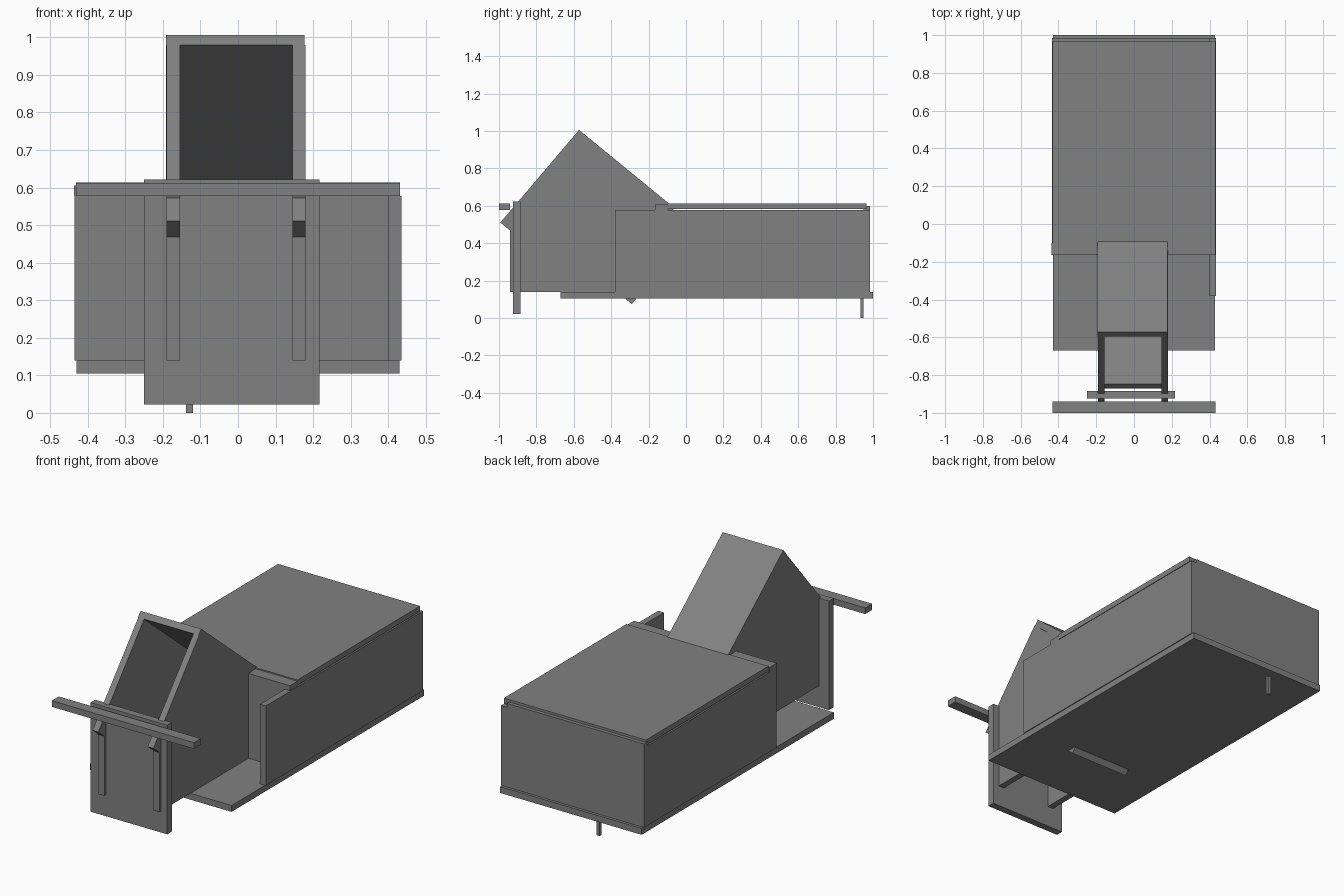
import bpy, bmesh
from mathutils import Vector

cube = bpy.data.objects.get("Cube")
if cube:
    bpy.data.objects.remove(cube, do_unlink=True)

GREY = (0.22, 0.22, 0.22, 1)
mat = bpy.data.materials.new("plain grey")
mat.use_nodes = True
mat.diffuse_color = GREY
mat.node_tree.nodes["Principled BSDF"].inputs["Base Color"].default_value = GREY


def prism(name, x0, x1, profile):
    """Extrude a (y, z) outline from x0 to x1."""
    bm = bmesh.new()
    face = bm.faces.new([bm.verts.new((x0, y, z)) for y, z in profile])
    ext = bmesh.ops.extrude_face_region(bm, geom=[face])
    verts = [v for v in ext["geom"] if isinstance(v, bmesh.types.BMVert)]
    bmesh.ops.translate(bm, verts=verts, vec=(x1 - x0, 0, 0))
    bmesh.ops.recalc_face_normals(bm, faces=bm.faces)
    mesh = bpy.data.meshes.new(name)
    bm.to_mesh(mesh)
    bm.free()
    mesh.materials.append(mat)
    obj = bpy.data.objects.new(name, mesh)
    bpy.context.collection.objects.link(obj)
    return obj


def board(name, x, y, z):
    """Axis-aligned board from (min, max) ranges."""
    return prism(name, *x, [(y[0], z[0]), (y[1], z[0]), (y[1], z[1]), (y[0], z[1])])


def tilted(name, x, corner, along, across):
    """Rectangular board set at an angle, from one corner and two edge vectors."""
    c, a, b = Vector(corner), Vector(along), Vector(across)
    return prism(name, *x, [c, c + a, c + a + b, c + b])


# Box
T = 0.035
board("floor", (-0.43, 0.43), (-0.67, 1.0), (0.105, 0.14))
board("right_side_wall", (-0.435, -0.40), (-0.13, 0.95), (0.14, 0.578))
board("left_side_wall", (0.40, 0.435), (-0.38, 0.985), (0.14, 0.578))
board("back_wall", (-0.435, 0.40), (0.95, 0.985), (0.14, 0.60))
board("front_wall_right", (-0.435, -0.19), (-0.165, -0.13), (0.14, 0.578))
board("front_wall_left", (0.18, 0.40), (-0.165, -0.13), (0.14, 0.578))
board("front_top_rail", (-0.437, 0.432), (-0.165, -0.10), (0.578, 0.606))
board("lid", (-0.432, 0.432), (-0.10, 0.965), (0.583, 0.613))

# Chute: directions up the opening and down the roof
up = Vector((0.647, 0.762))
down = Vector((0.774, -0.633))
peak = Vector((-0.572, 1.006))
sides = {"right": (-0.19, -0.155), "left": (0.145, 0.18)}
for side, x in sides.items():
    tilted("chute_side_" + side, x, peak - up * T, -up * 0.615, down * 0.60)
    board("chute_base_" + side, x, (-0.94, -0.165), (0.14, 0.575))
tilted("chute_roof", (-0.192, 0.177), peak, -up * T, down * 0.66)
tilted("chute_ramp", (-0.187, 0.177), (-0.29, 0.075), -down * 0.75, up * T)

# Sliding gate and handle bar
board("gate", (-0.25, 0.217), (-0.925, -0.885), (0.022, 0.622))
board("handle_bar", (-0.432, 0.432), (-1.0, -0.94), (0.578, 0.612))

# Small peg under the floor
board("peg", (-0.138, -0.12), (0.932, 0.948), (0.0, 0.105))
